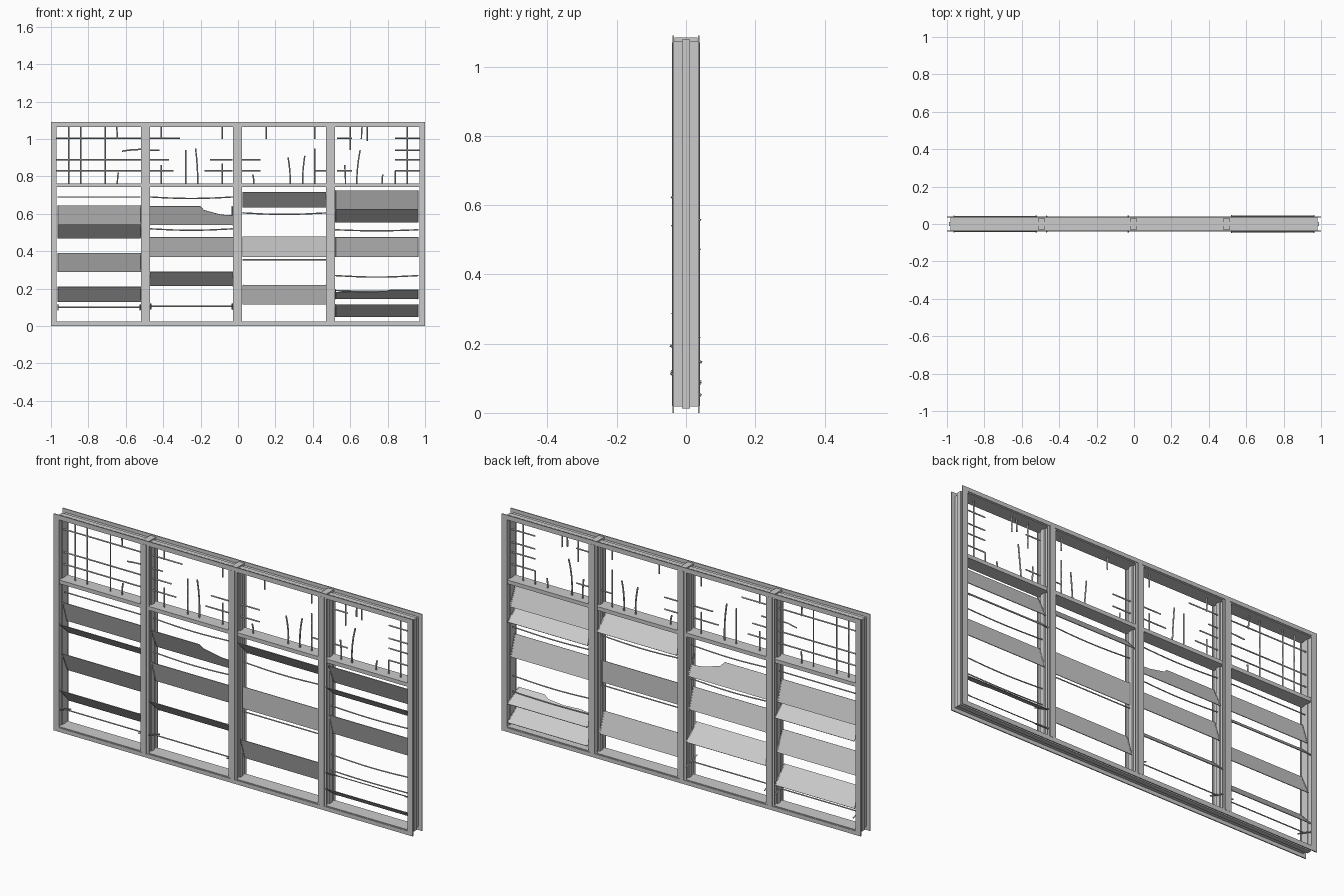
import bpy, bmesh, math
from mathutils import Matrix, Vector

cube = bpy.data.objects.get("Cube")
if cube:
    bpy.data.objects.remove(cube, do_unlink=True)

GREY = bpy.data.materials.new("light grey steel")
GREY.use_nodes = True
GREY.diffuse_color = (0.6, 0.6, 0.6, 1)
GREY.node_tree.nodes["Principled BSDF"].inputs["Base Color"].default_value = (0.6, 0.6, 0.6, 1)


def finish(bm, name):
    bmesh.ops.recalc_face_normals(bm, faces=bm.faces)
    me = bpy.data.meshes.new(name)
    bm.to_mesh(me)
    bm.free()
    me.materials.append(GREY)
    ob = bpy.data.objects.new(name, me)
    bpy.context.collection.objects.link(ob)


def add_box(bm, lo, hi):
    lo, hi = Vector(lo), Vector(hi)
    size = Matrix.Diagonal((*(hi - lo), 1))
    bmesh.ops.create_cube(bm, size=1, matrix=Matrix.Translation((lo + hi) / 2) @ size)


def add_ring(bm, outer, wide, tall, y0, y1):
    """Rectangular ring inset by outer; jambs are wide, head and sill are tall."""
    x, top = 1 - outer, H - outer
    for s in (-1, 1):
        a, b = sorted((s * x, s * (x - wide)))
        add_box(bm, (a, y0, outer), (b, y1, top))
    for z in (outer, top - tall):
        add_box(bm, (wide - x, y0, z), (x - wide, y1, z + tall))


def rods(name, paths, radius):
    cu = bpy.data.curves.new(name, "CURVE")
    cu.dimensions = "3D"
    cu.bevel_depth = radius
    cu.bevel_resolution = 0
    cu.use_fill_caps = True
    for path in paths:
        sp = cu.splines.new("POLY")
        sp.points.add(len(path) - 1)
        for p, co in zip(sp.points, path):
            p.co = (*co, 1)
    cu.materials.append(GREY)
    ob = bpy.data.objects.new(name, cu)
    bpy.context.collection.objects.link(ob)


H = 1.09
BAYS = [(-0.965, -0.52), (-0.47, -0.028), (0.025, 0.47), (0.518, 0.965)]

# Outer channel frame: web, centre rib and two flanges
bm = bmesh.new()
add_ring(bm, 0.018, 0.009, 0.007, -0.036, 0.036)
add_ring(bm, 0.012, 0.018, 0.013, -0.012, 0.012)
for s in (-1, 1):
    add_ring(bm, 0, 0.03, 0.02, *sorted((s * 0.034, s * 0.039)))
finish(bm, "outer_frame")

# Upright posts: core, side ribs, flanges and a raised face strip
for i, x in enumerate((-0.495, -0.003, 0.494)):
    bm = bmesh.new()
    add_box(bm, (x - 0.016, -0.033, 0.02), (x + 0.016, 0.033, 1.084))
    add_box(bm, (x - 0.023, -0.012, 0.025), (x + 0.023, 0.012, 1.075))
    for s in (-1, 1):
        for half, outer in ((0.024, 0.036), (0.012, 0.04)):
            y0, y1 = sorted((s * 0.032, s * outer))
            add_box(bm, (x - half, y0, 0.02), (x + half, y1, 1.07))
    finish(bm, f"post_{i + 1}")

# Transom between mesh and louvres
for i, (a, b) in enumerate(BAYS):
    bm = bmesh.new()
    add_box(bm, (a - 0.01, -0.034, 0.743), (b + 0.01, 0.034, 0.762))
    finish(bm, f"transom_{i + 1}")

# Louvre panes lean forward at the top; outlines are in width/height fractions
PANE_LEN = 0.11
WHOLE = [(0, 0), (1, 0), (1, 1), (0, 1)]
BITE = [(0, 0), (1, 0), (1, .52), (.86, .55), (.75, .68), (.65, .8), (.61, 1), (0, 1)]
CHIP = [(0, 0), (1, 0), (1, 1), (.67, 1), (.6, .82), (.4, .75), (.2, .8), (0, .7)]
PANES = [
    (0, .645, .54, WHOLE), (0, .543, .47, WHOLE), (0, .39, .29, WHOLE), (0, .21, .13, WHOLE),
    (1, .64, .54, BITE), (1, .475, .37, WHOLE), (1, .29, .215, WHOLE),
    (2, .715, .635, WHOLE), (2, .48, .37, WHOLE), (2, .22, .115, WHOLE),
    (3, .725, .625, WHOLE), (3, .625, .555, WHOLE), (3, .475, .37, WHOLE),
    (3, .195, .145, CHIP), (3, .115, .05, WHOLE),
]
clips = []


def add_clips(bay, z, rise, depth):
    a, b = BAYS[bay]
    for x in (a + 0.003, b - 0.003):
        clips.append([(x, -depth, z + rise), (x, depth, z - rise)])


for n, (bay, top, bottom, outline) in enumerate(PANES):
    a, b = BAYS[bay]
    h = top - bottom
    depth = min(0.046, math.sqrt(max(0, PANE_LEN ** 2 - h ** 2)) / 2)
    bm = bmesh.new()
    half = Vector((0, h, 2 * depth)).normalized() * 0.0015
    rings = []
    for s in (-1, 1):
        rings.append([bm.verts.new(Vector((a + u * (b - a), depth * (1 - 2 * v), bottom + v * h)) + s * half)
                      for u, v in outline])
    bm.faces.new(rings[0])
    bm.faces.new(rings[1][::-1])
    for i in range(len(outline)):
        j = (i + 1) % len(outline)
        bm.faces.new((rings[0][i], rings[0][j], rings[1][j], rings[1][i]))
    finish(bm, f"louvre_pane_{n + 1}")
    add_clips(bay, (top + bottom) / 2, h * 0.5, depth)

# Bare louvre bars left where panes are missing: bay, height, sag
BARS = [(0, .69, 0), (0, .1, 0), (1, .69, .008), (1, .52, .008), (1, .105, 0),
        (2, .605, .008), (2, .355, 0), (3, .515, .006), (3, .27, .008), (3, .19, .004)]
paths = []
for bay, z, sag in BARS:
    a, b = BAYS[bay]
    paths.append([(a + (b - a) * t / 8, 0, z - sag * math.sin(math.pi * t / 8)) for t in range(9)])
    if z < 0.11:
        add_clips(bay, z, 0.015, 0.044)
rods("bare_louvre_bars", paths, 0.0035)
rods("louvre_clips", clips, 0.0035)

# Broken wire mesh: rows as (z, spans), columns as (x, bottom, top, bend)
LOW, TOP = 0.76, 1.07
ROWS = [
    (1.005, [(-.97, -.31), (.53, .61), (.84, .97)]),
    (.94, [(-.49, -.42), (.84, .97)]),
    (.89, [(-.97, -.37), (-.15, -.03), (.02, .12), (.84, .97)]),
    (.83, [(-.97, -.345), (-.18, -.03), (.02, .12), (.41, .47), (.53, .61), (.84, .97)]),
]
COLUMNS = [
    (-.905, LOW, TOP, 0), (-.84, LOW, TOP, 0), (-.71, LOW, TOP, 0),
    (-.645, LOW, .82, .005), (-.645, 1.0, TOP, -.005),
    (-.41, LOW, .86, 0), (-.41, 1.0, TOP, 0), (-.28, LOW, .94, 0),
    (-.215, LOW, .95, -.012), (-.085, LOW, .87, 0), (-.085, 1.0, TOP, 0),
    (.085, LOW, .81, -.006), (.15, 1.0, TOP, 0), (.28, LOW, .9, -.012),
    (.345, LOW, .91, .012), (.41, LOW, .95, 0), (.41, 1.0, TOP, 0),
    (.575, LOW, .86, -.005), (.635, LOW, .94, .018), (.6, .94, TOP, 0),
    (.66, 1.0, TOP, .004), (.69, .99, TOP, 0), (.77, LOW, .81, .004),
    (.84, LOW, .83, 0), (.905, LOW, TOP, 0),
]
wires = [[(a, 0, z), (b, 0, z)] for z, spans in ROWS for a, b in spans]
for x, z0, z1, bend in COLUMNS:
    wires.append([(x + bend * t * t, -bend * t * (1 - t), z0 + (z1 - z0) * t)
                  for t in (0, .25, .5, .75, 1)])
wires.append([(-.62, .005, .935), (-.57, 0, .942), (-.51, 0, .945)])
rods("wire_mesh", wires, 0.004)
